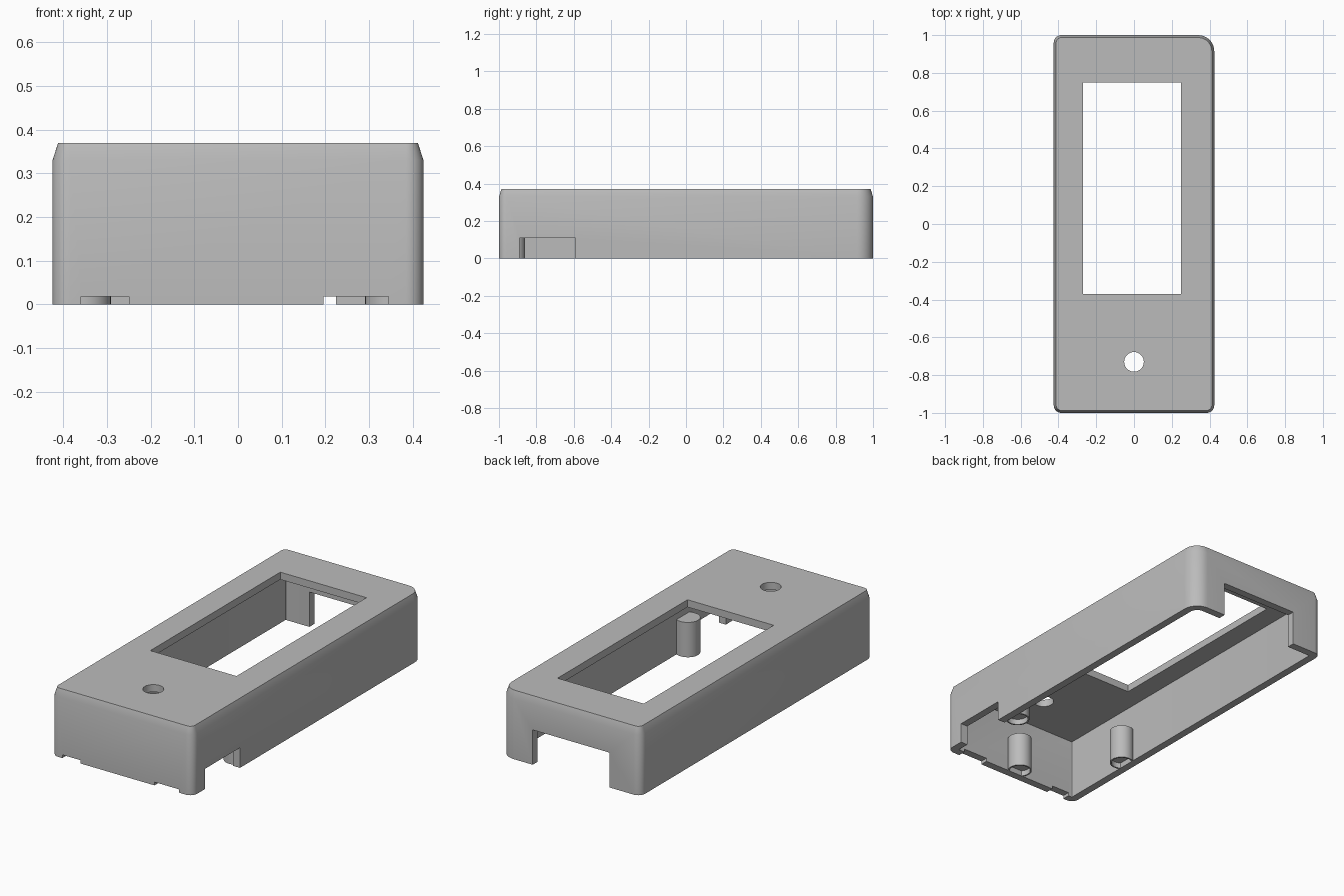
import bpy, bmesh, math

cube = bpy.data.objects.get("Cube")
if cube:
    bpy.data.objects.remove(cube, do_unlink=True)

HX, HY, H = 0.425, 1.0, 0.37      # half width, half length, height
WALL, ROOF = 0.042, 0.04

grey = bpy.data.materials.new("grey plastic")
grey.use_nodes = True
colour = (0.5, 0.5, 0.5, 1)
grey.diffuse_color = colour
grey.node_tree.nodes["Principled BSDF"].inputs["Base Color"].default_value = colour


def new_object(name, bm):
    bmesh.ops.recalc_face_normals(bm, faces=bm.faces)
    mesh = bpy.data.meshes.new(name)
    bm.to_mesh(mesh)
    bm.free()
    mesh.materials.append(grey)
    ob = bpy.data.objects.new(name, mesh)
    bpy.context.collection.objects.link(ob)
    return ob


def outline(inset, radius, big_radius, steps=8):
    """Rounded rectangle with one larger corner at the back left."""
    points = []
    for i, (sx, sy) in enumerate([(1, 1), (-1, 1), (-1, -1), (1, -1)]):
        r = max((big_radius if i == 0 else radius) - inset, 0.004)
        cx, cy = sx * (HX - inset - r), sy * (HY - inset - r)
        for k in range(steps + 1):
            a = math.pi / 2 * (i + k / steps)
            points.append((cx + r * math.cos(a), cy + r * math.sin(a)))
    return points


def loft(name, sections):
    """Closed solid through rings given as (outline, height)."""
    bm = bmesh.new()
    rings = [[bm.verts.new((x, y, z)) for x, y in pts] for pts, z in sections]
    for low, high in zip(rings, rings[1:]):
        n = len(low)
        for i in range(n):
            j = (i + 1) % n
            bm.faces.new((low[i], low[j], high[j], high[i]))
    bm.faces.new(rings[0][::-1])
    bm.faces.new(rings[-1])
    return new_object(name, bm)


def box(name, x0, x1, y0, y1, z0, z1):
    corners = [(x0, y0), (x1, y0), (x1, y1), (x0, y1)]
    return loft(name, [(corners, z0), (corners, z1)])


def circle(x, y, r, n=32):
    return [(x + r * math.cos(2 * math.pi * k / n),
             y + r * math.sin(2 * math.pi * k / n)) for k in range(n)]


def cut(target, cutter):
    cutter.hide_render = True
    mod = target.modifiers.new("cut", 'BOOLEAN')
    mod.operation, mod.solver, mod.object = 'DIFFERENCE', 'EXACT', cutter
    bpy.context.view_layer.objects.active = target
    bpy.ops.object.modifier_apply(modifier=mod.name)
    bpy.data.objects.remove(cutter, do_unlink=True)


def smooth(ob):
    bpy.ops.object.select_all(action='DESELECT')
    ob.select_set(True)
    bpy.context.view_layer.objects.active = ob
    bpy.ops.object.shade_smooth_by_angle(angle=math.radians(25))


# Outer shell with a tapered top edge, open underneath
base = outline(0, 0.04, 0.085)
shell = loft("shell", [(base, 0), (base, 0.33), (outline(0.013, 0.04, 0.085), H)])
cut(shell, loft("cavity", [(outline(WALL, 0.04, 0.085), -0.1),
                           (outline(WALL, 0.04, 0.085), H - ROOF)]))

# Window and round hole in the top
cut(shell, box("window", -0.27, 0.25, -0.37, 0.75, 0.25, 0.5))
hole = circle(0, -0.73, 0.052)
cut(shell, loft("hole", [(hole, 0.25), (hole, 0.5)]))

# Openings in the back, left side and front walls
cut(shell, box("back_opening", -0.24, 0.225, 0.9, 1.1, -0.1, 0.19))
cut(shell, box("side_opening", 0.36, 0.5, -0.89, -0.59, -0.1, 0.11))
for x0, x1 in [(-0.36, -0.25), (0.196, 0.345)]:
    cut(shell, box("front_slot", x0, x1, -1.1, -0.94, -0.1, 0.018))
smooth(shell)

# Short posts on the inner walls, recessed underneath
for name, x, y in [("front_post", 0, -0.922), ("left_post", 0.353, -0.52),
                   ("right_post", -0.353, -0.52)]:
    ring, inner = circle(x, y, 0.062), circle(x, y, 0.054)
    post = loft(name, [(inner, 0.03), (inner, 0), (ring, 0), (ring, 0.19)])
    smooth(post)
